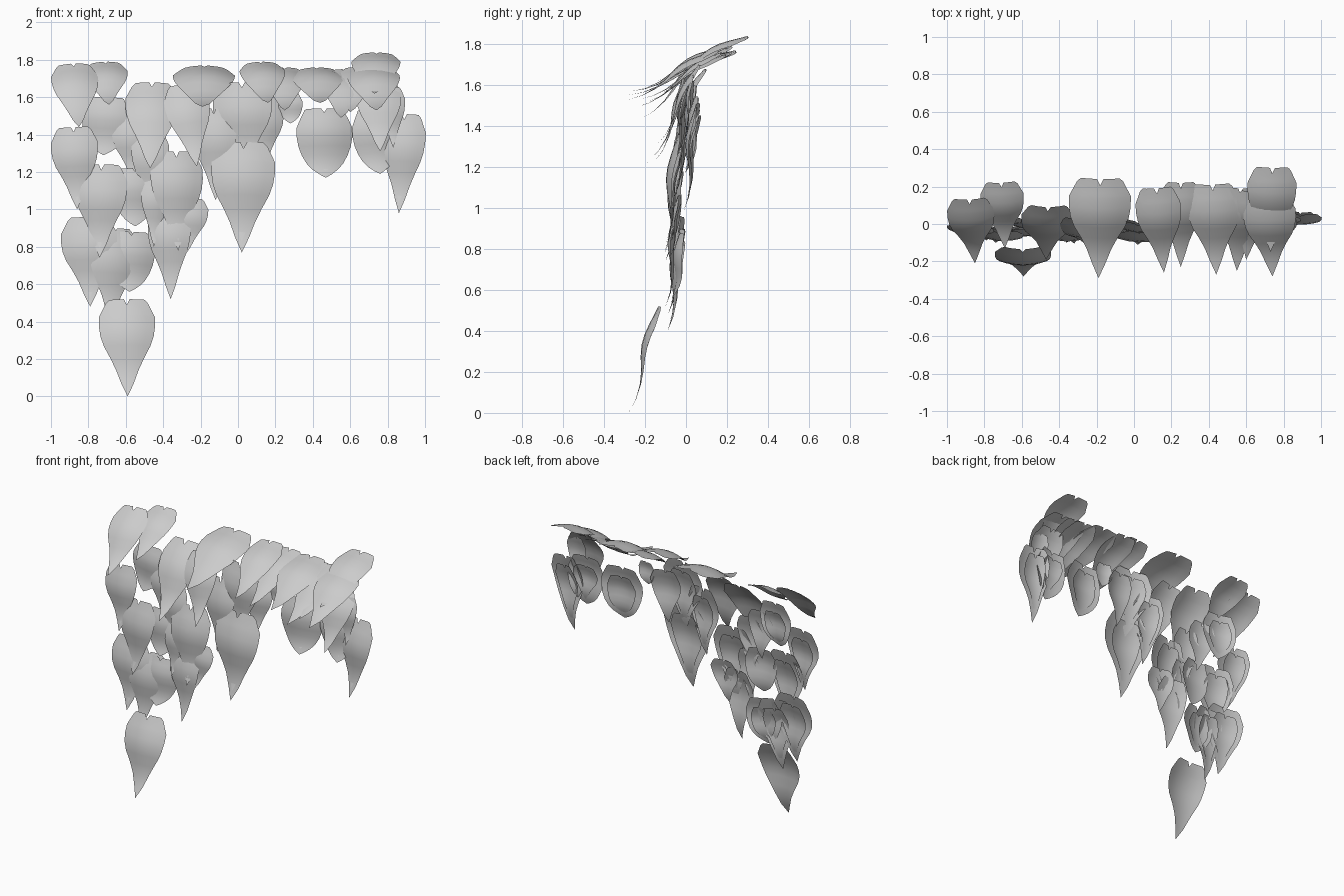
import bpy, bmesh, math, random
from mathutils import Vector

random.seed(4)

# Half outlines: (fraction of half width, fraction of length from the top)
POINTED = [(0.12, 0.0), (0.5, 0.0), (0.76, 0.04), (0.88, 0.11), (1.0, 0.18), (1.0, 0.28),
           (0.95, 0.38), (0.83, 0.48), (0.60, 0.60), (0.40, 0.72), (0.22, 0.86), (0.0, 1.0)]
BLUNT = [(0.12, 0.0), (0.5, 0.0), (0.74, 0.06), (0.86, 0.15), (0.99, 0.27), (1.0, 0.40),
         (0.94, 0.54), (0.82, 0.67), (0.65, 0.79), (0.45, 0.88), (0.22, 0.95), (0.0, 1.0)]
STEPS = (-1, -0.7, -0.35, 0, 0.35, 0.7, 1)


def leaf(name, top, tip, width, yaw=0.0, bow=0.055):
    """Cupped heart-shaped leaf from its notch to its tip."""
    top, tip = Vector(top), Vector(tip)
    axis = tip - top
    length = axis.length
    d = axis.normalized()
    side = Vector((math.cos(yaw), math.sin(yaw), 0))
    side = (side - d * side.dot(d)).normalized()
    normal = d.cross(side)
    if normal.y > 0 or (abs(normal.y) < 0.3 and normal.z < 0):
        normal = -normal
    outline = BLUNT if length / width < 1.4 else POINTED
    bm = bmesh.new()
    rows = []
    for i, (u, v) in enumerate(outline):
        row = []
        for s in STEPS:
            # first row spans both lobes, with a dip for the notch
            half, vv = u, v
            if i == 0:
                half = 0.3 if abs(s) == 0.35 else 0.62
                vv = 0.06 if s == 0 else 0.0
            elif i == 1:
                half, vv = 0.70, 0.09 if abs(s) < 0.8 else 0.02
            elif i == 2:
                vv = 0.13 if abs(s) < 0.8 else v
            elif i == 3:
                vv = 0.16 if abs(s) < 0.8 else v
            across = half * s
            # bulges near the top, then flares out towards the tip
            curve = math.sin(math.pi * 2 * vv ** 1.25)
            curve *= 1 if curve > 0 else 0.6
            lift = bow * length * curve - 0.11 * width * across ** 2
            row.append(bm.verts.new(top + d * (vv * length) + side * (across * width / 2)
                                    + normal * lift))
        rows.append(row)
    for a, b in zip(rows, rows[1:]):
        for j in range(len(STEPS) - 1):
            bm.faces.new((a[j], a[j + 1], b[j + 1], b[j]))
    bmesh.ops.remove_doubles(bm, verts=bm.verts, dist=0.0005)
    mesh = bpy.data.meshes.new(name)
    bm.to_mesh(mesh)
    bm.free()
    for p in mesh.polygons:
        p.use_smooth = True
    ob = bpy.data.objects.new(name, mesh)
    bpy.context.collection.objects.link(ob)


# Leaves lying over the ledge: x, top y, top z, tip x, tip y, tip z, width
LEDGE = [(-0.88, 0.13, 1.78, -0.85, -0.21, 1.44, 0.25),
         (-0.71, 0.22, 1.79, -0.69, -0.13, 1.56, 0.23),
         (-0.18, 0.24, 1.77, -0.19, -0.29, 1.55, 0.33),
         (0.12, 0.19, 1.79, 0.16, -0.26, 1.57, 0.24),
         (0.25, 0.22, 1.76, 0.25, -0.23, 1.53, 0.22),
         (0.42, 0.21, 1.76, 0.44, -0.27, 1.57, 0.28),
         (0.57, 0.19, 1.75, 0.55, -0.25, 1.49, 0.24),
         (0.64, 0.17, 1.76, 0.60, -0.19, 1.52, 0.20),
         (0.72, 0.15, 1.77, 0.74, -0.28, 1.53, 0.28),
         (0.74, 0.30, 1.84, 0.73, -0.15, 1.62, 0.26),
         (-0.46, 0.09, 1.68, -0.47, -0.19, 1.22, 0.28),
         (-0.29, 0.03, 1.67, -0.22, -0.15, 1.23, 0.24),
         (0.75, 0.06, 1.70, 0.76, -0.14, 1.31, 0.24)]
for i, (x, y, z, tx, ty, tz, w) in enumerate(LEDGE):
    leaf(f"ledge_leaf_{i}", (x, y, z), (tx, ty, tz), w)

# Leaves hanging on the upper wall: x, top z, tip x, tip z, width, top y
UPPER = [(-0.88, 1.44, -0.86, 1.00, 0.25, -0.02), (-0.70, 1.60, -0.72, 1.29, 0.26, 0.03),
         (-0.47, 1.42, -0.47, 1.00, 0.20, -0.02), (-0.13, 1.54, -0.12, 1.05, 0.24, 0.0),
         (0.02, 1.68, 0.03, 1.20, 0.32, 0.0), (0.03, 1.36, 0.02, 0.77, 0.34, -0.04),
         (0.14, 1.60, 0.14, 1.22, 0.21, 0.03), (0.46, 1.54, 0.47, 1.17, 0.30, 0.04),
         (0.73, 1.54, 0.76, 1.19, 0.26, 0.04), (0.89, 1.51, 0.86, 0.98, 0.24, 0.05),
         (0.82, 1.65, 0.83, 1.33, 0.14, 0.03), (-0.58, 1.50, -0.56, 1.15, 0.20, 0.01),
         (0.28, 1.62, 0.28, 1.46, 0.13, 0.03)]
# Leaves hanging on the lower wall, same columns
LOWER = [(-0.73, 1.24, -0.74, 0.74, 0.28, -0.04), (-0.80, 0.96, -0.79, 0.48, 0.30, -0.03),
         (-0.66, 0.90, -0.68, 0.40, 0.26, -0.03), (-0.57, 0.88, -0.58, 0.56, 0.26, -0.03),
         (-0.55, 1.22, -0.55, 0.91, 0.23, -0.03), (-0.33, 1.31, -0.32, 0.78, 0.28, -0.04),
         (-0.37, 1.02, -0.36, 0.52, 0.23, -0.04), (-0.26, 1.06, -0.28, 0.76, 0.21, -0.04),
         (-0.44, 1.18, -0.45, 0.80, 0.15, -0.04)]
for part, group in (("upper_wall", UPPER), ("lower_wall", LOWER)):
    for i, (x, z, tx, tz, w, y) in enumerate(group):
        yaw = random.uniform(-0.15, 0.15)
        lean = 0.12 * (z - tz)
        leaf(f"{part}_leaf_{i}", (x, y, z), (tx, y - lean, tz), w, yaw)
        # smaller leaf tucked behind the larger ones
        if w >= 0.24:
            leaf(f"{part}_inner_leaf_{i}", (x, y + 0.012, z - 0.06),
                 (tx, y + 0.012 - lean, tz + 0.1 * (z - tz)), w * 0.68, yaw)

# Lowest trailing leaf
leaf("trailing_leaf", (-0.595, -0.135, 0.52), (-0.59, -0.28, 0.0), 0.30)
